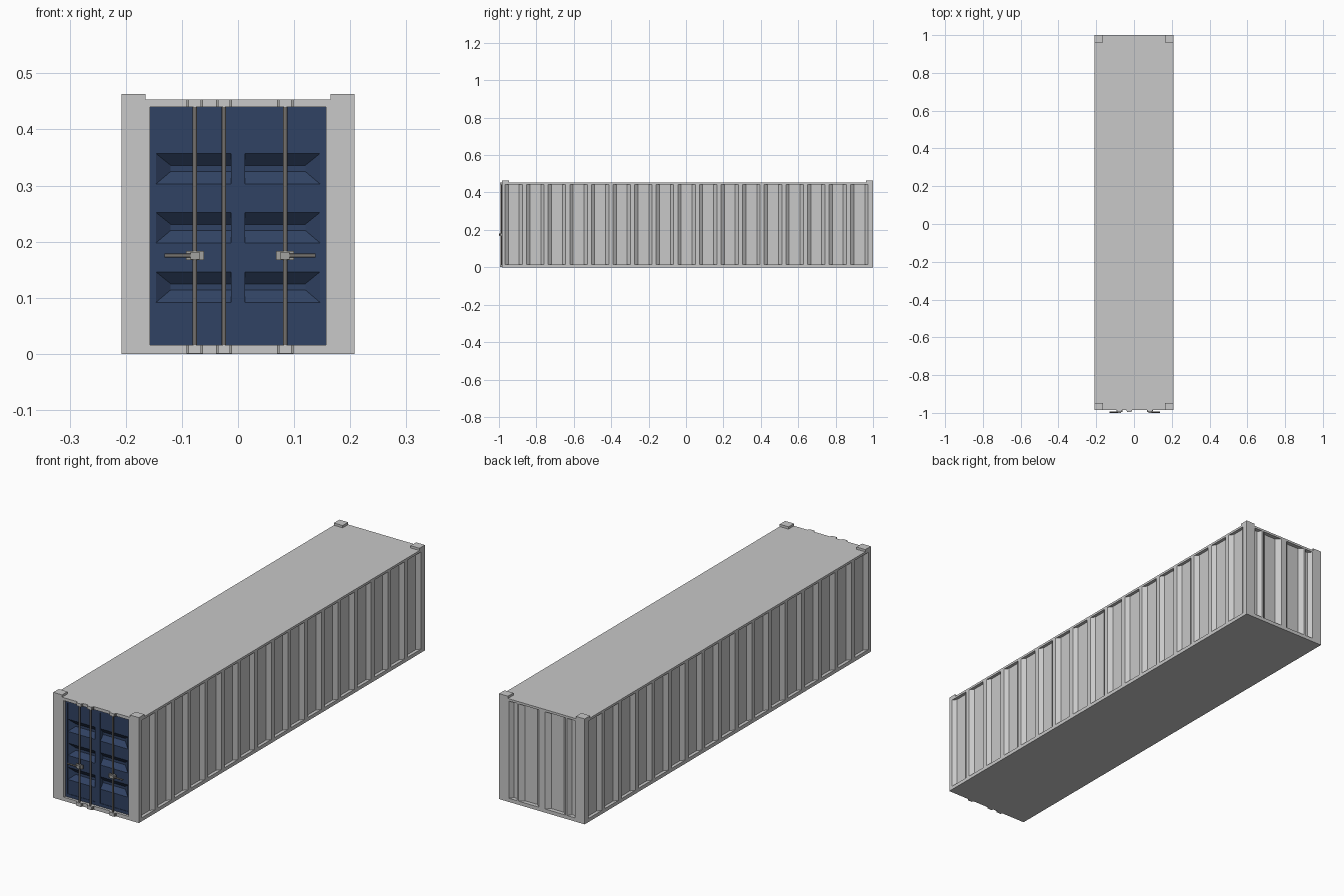
import bpy, bmesh
from mathutils import Matrix, Vector

cube = bpy.data.objects.get("Cube")
if cube:
    bpy.data.objects.remove(cube)


def material(name, rgb):
    m = bpy.data.materials.new(name)
    m.use_nodes = True
    m.diffuse_color = (*rgb, 1)
    m.node_tree.nodes["Principled BSDF"].inputs["Base Color"].default_value = (*rgb, 1)
    return m


GREY = material("light grey paint", (0.58, 0.58, 0.58))
NAVY = material("navy paint", (0.03, 0.055, 0.125))
STEEL = material("dark steel", (0.17, 0.16, 0.15))
BRACKET = material("bracket grey", (0.36, 0.36, 0.35))

# Overall dimensions
W, FRONT, BACK = 0.208, -0.985, 1.0
SILL, RAIL, ROOF, TOP = 0.016, 0.443, 0.453, 0.463
DOOR_X = 0.157
DOOR_Y = -0.974


def finish(name, bm, mat):
    bmesh.ops.recalc_face_normals(bm, faces=bm.faces)
    me = bpy.data.meshes.new(name)
    bm.to_mesh(me)
    bm.free()
    me.materials.append(mat)
    ob = bpy.data.objects.new(name, me)
    bpy.context.collection.objects.link(ob)
    return ob


def box(name, x, y, z, mat):
    bm = bmesh.new()
    size = [b - a for a, b in (x, y, z)]
    mid = [(a + b) / 2 for a, b in (x, y, z)]
    bmesh.ops.create_cube(bm, size=1, matrix=Matrix.Translation(mid) @ Matrix.Diagonal((*size, 1)))
    return finish(name, bm, mat)


def recess(a, b, slope, depth):
    """Points of one trapezoid recess along a wall: (position, depth)."""
    return [(a, 0), (a + slope, depth), (b - slope, depth), (b, 0)]


# Corrugated walls: one plan outline, extruded between the bottom and top rails
side = []
for i in range(17):
    start = -0.968 + 0.1155 * i
    side += recess(start, start + 0.094, 0.018, 0.014)
end = []
for a, b, slope in ((-0.16, -0.122, 0.012), (-0.114, -0.014, 0.02),
                    (0.014, 0.114, 0.02), (0.122, 0.16, 0.012)):
    end += recess(a, b, slope, 0.018)

plan = [(DOOR_X, -0.95), (DOOR_X, FRONT), (W, FRONT)]
plan += [(W - d, y) for y, d in side]
plan += [(W, BACK)]
plan += [(x, BACK - d) for x, d in reversed(end)]
plan += [(-W, BACK)]
plan += [(-W + d, y) for y, d in reversed(side)]
plan += [(-W, FRONT), (-DOOR_X, FRONT), (-DOOR_X, -0.95)]

bm = bmesh.new()
base = bm.faces.new([bm.verts.new((x, y, SILL)) for x, y in plan])
ext = bmesh.ops.extrude_face_region(bm, geom=[base])
bmesh.ops.translate(bm, vec=(0, 0, RAIL - SILL),
                    verts=[v for v in ext["geom"] if isinstance(v, bmesh.types.BMVert)])
finish("corrugated_walls", bm, GREY)

# Floor, roof and door header
box("floor", (-W, W), (FRONT, BACK), (0, SILL), GREY)
box("roof", (-W, W), (FRONT, BACK), (RAIL, ROOF), GREY)
box("door_header", (-DOOR_X, DOOR_X), (FRONT, -0.95), (0.44, RAIL), GREY)

# Corner fittings on the roof
for sx in (-1, 1):
    for y in ((FRONT, FRONT + 0.038), (BACK - 0.038, BACK)):
        box("corner_fitting", sorted((sx * 0.165, sx * W)), y, (ROOF, TOP), GREY)


def rect(x0, x1, z0, z1, y):
    return [Vector(p) for p in ((x0, y, z0), (x1, y, z0), (x1, y, z1), (x0, y, z1))]


def quad(bm, pts):
    bm.faces.new([bm.verts.new(p) for p in pts])


def ring(bm, outer, inner):
    """Four faces joining two rectangles."""
    for i in range(4):
        j = (i + 1) % 4
        quad(bm, (outer[i], outer[j], inner[j], inner[i]))


# Door leaves: flat border, slightly sunk panel, three horizontal grooves
for s, name in ((-1, "right_door"), (1, "left_door")):
    bm = bmesh.new()
    inner_x, outer_x, taper_x = s * 0.0125, s * 0.146, s * 0.12
    sunk = DOOR_Y + 0.002
    edge = rect(0, s * DOOR_X, SILL, 0.44, DOOR_Y)
    lip = rect(inner_x, outer_x, 0.03, 0.428, DOOR_Y)
    panel = rect(inner_x, outer_x, 0.03, 0.428, sunk)
    ring(bm, edge, lip)
    ring(bm, lip, panel)
    z = 0.03
    for top in (0.146, 0.252, 0.357):
        low = top - 0.054
        quad(bm, rect(inner_x, outer_x, z, low, sunk))
        mouth = rect(inner_x, outer_x, low, top, sunk)
        bed = rect(inner_x, taper_x, low + 0.022, top - 0.021, sunk + 0.018)
        ring(bm, mouth, bed)
        quad(bm, bed)
        z = top
    quad(bm, rect(inner_x, outer_x, z, 0.428, sunk))
    bmesh.ops.remove_doubles(bm, verts=bm.verts, dist=0.0001)
    door = finish(name, bm, NAVY)
    # Open sheet: make the faces look outward
    if sum(p.normal.y * p.area for p in door.data.polygons) > 0:
        door.data.flip_normals()


def rod(name, a, b, radius, mat):
    bm = bmesh.new()
    a, b = Vector(a), Vector(b)
    turn = (b - a).to_track_quat("Z", "Y").to_matrix().to_4x4()
    bmesh.ops.create_cone(bm, cap_ends=True, segments=12, radius1=radius, radius2=radius,
                          depth=(b - a).length, matrix=Matrix.Translation((a + b) / 2) @ turn)
    ob = finish(name, bm, mat)
    for p in ob.data.polygons:
        p.use_smooth = len(p.vertices) == 4
    return ob


# Locking rods with brackets on the header and sill
ROD_Y = -0.989
for x in (-0.077, -0.025, 0.084):
    rod("locking_rod", (x, ROD_Y, 0.008), (x, ROD_Y, 0.447), 0.004, STEEL)
    for z in ((0.001, SILL), (0.44, ROOF)):
        box("rod_bracket", (x - 0.011, x + 0.011), (-0.995, FRONT), z, GREY)
        for sx in (-1, 1):
            xs = sorted((x + sx * 0.011, x + sx * 0.0145))
            box("bracket_flange", xs, (-0.99, FRONT), z, BRACKET)

# Door handles
for x, s in ((-0.077, -1), (0.084, 1)):
    box("handle_clamp", (x - 0.008, x + 0.008), (-1.0, -0.983), (0.168, 0.182), BRACKET)
    box("handle_plate", (x - 0.016, x + 0.016), (-0.994, -0.986), (0.167, 0.183), BRACKET)
    rod("handle_lever", (x, -0.996, 0.175), (x + s * 0.054, -0.996, 0.175), 0.0035, STEEL)
